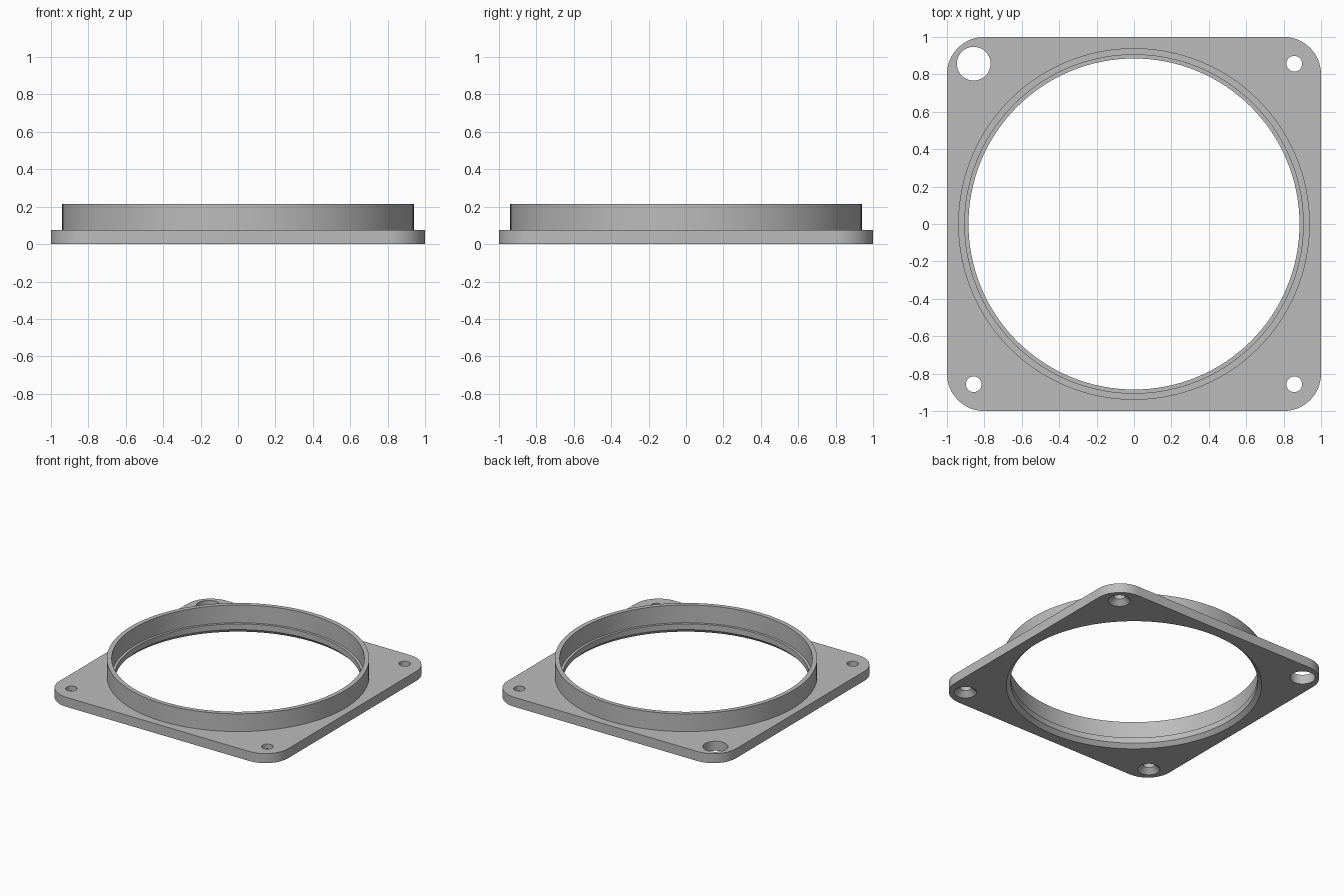
import bpy, bmesh, math

cube = bpy.data.objects.get("Cube")
if cube:
    bpy.data.objects.remove(cube, do_unlink=True)

PLATE_TOP = 0.075
RIM_TOP = 0.215
HOLE = 0.857

grey = bpy.data.materials.new("plain grey")
grey.use_nodes = True
grey.diffuse_color = (0.5, 0.5, 0.5, 1)
bsdf = next(n for n in grey.node_tree.nodes if n.type == 'BSDF_PRINCIPLED')
bsdf.inputs["Base Color"].default_value = (0.5, 0.5, 0.5, 1)
bsdf.inputs["Roughness"].default_value = 0.6


def finish(name, bm):
    bmesh.ops.recalc_face_normals(bm, faces=bm.faces)
    mesh = bpy.data.meshes.new(name)
    bm.to_mesh(mesh)
    bm.free()
    mesh.materials.append(grey)
    obj = bpy.data.objects.new(name, mesh)
    bpy.context.collection.objects.link(obj)
    return obj


def turned(name, profile, x=0, y=0, sides=128):
    """Solid of revolution from (radius, height) pairs, capped at both ends."""
    bm = bmesh.new()
    rings = []
    for r, z in profile:
        angles = [math.tau * i / sides for i in range(sides)]
        rings.append([bm.verts.new((x + r * math.cos(a), y + r * math.sin(a), z))
                      for a in angles])
    for low, high in zip(rings, rings[1:]):
        for i in range(sides):
            j = (i + 1) % sides
            bm.faces.new((low[i], low[j], high[j], high[i]))
    bm.faces.new(rings[0])
    bm.faces.new(rings[-1])
    return finish(name, bm)


def rounded_plate(name, half, radius, height, steps=16):
    bm = bmesh.new()
    verts = []
    for corner, (sx, sy) in enumerate([(1, 1), (-1, 1), (-1, -1), (1, -1)]):
        for i in range(steps + 1):
            a = math.pi / 2 * (corner + i / steps)
            verts.append(bm.verts.new((sx * (half - radius) + radius * math.cos(a),
                                       sy * (half - radius) + radius * math.sin(a), 0)))
    base = bm.faces.new(verts)
    top = bmesh.ops.extrude_face_region(bm, geom=[base], use_keep_orig=True)
    moved = [v for v in top["geom"] if isinstance(v, bmesh.types.BMVert)]
    bmesh.ops.translate(bm, verts=moved, vec=(0, 0, height))
    return finish(name, bm)


def combine(body, tool, operation):
    tool.hide_render = True
    mod = body.modifiers.new(tool.name, 'BOOLEAN')
    mod.operation = operation
    mod.solver = 'EXACT'
    mod.object = tool
    bpy.context.view_layer.objects.active = body
    bpy.ops.object.modifier_apply(modifier=mod.name)
    bpy.data.objects.remove(tool, do_unlink=True)


# Square mounting plate with a raised round rim
body = rounded_plate("mounting_flange", 1, 0.2, PLATE_TOP)
combine(body, turned("rim", [(0.94, 0.04), (0.94, RIM_TOP)]), 'UNION')

# Bore: chamfered underneath, narrow lip, then wider inside the rim
bore = [(0.945, -0.03), (0.915, 0), (0.885, 0.03), (0.885, PLATE_TOP),
        (0.905, PLATE_TOP), (0.905, 0.3)]
combine(body, turned("bore", bore), 'DIFFERENCE')

# Three screw holes countersunk from below
screw = [(0.1, -0.02), (0.08, 0), (0.042, 0.038), (0.042, 0.15)]
for sx, sy in [(1, 1), (1, -1), (-1, -1)]:
    combine(body, turned("screw_hole", screw, sx * HOLE, sy * HOLE, 40), 'DIFFERENCE')

# One large plain hole at the back right corner
combine(body, turned("large_hole", [(0.09, -0.05), (0.09, 0.15)], -HOLE, HOLE, 56),
        'DIFFERENCE')

bpy.ops.object.select_all(action='DESELECT')
body.select_set(True)
bpy.context.view_layer.objects.active = body
bpy.ops.object.shade_smooth_by_angle(angle=math.radians(30))
